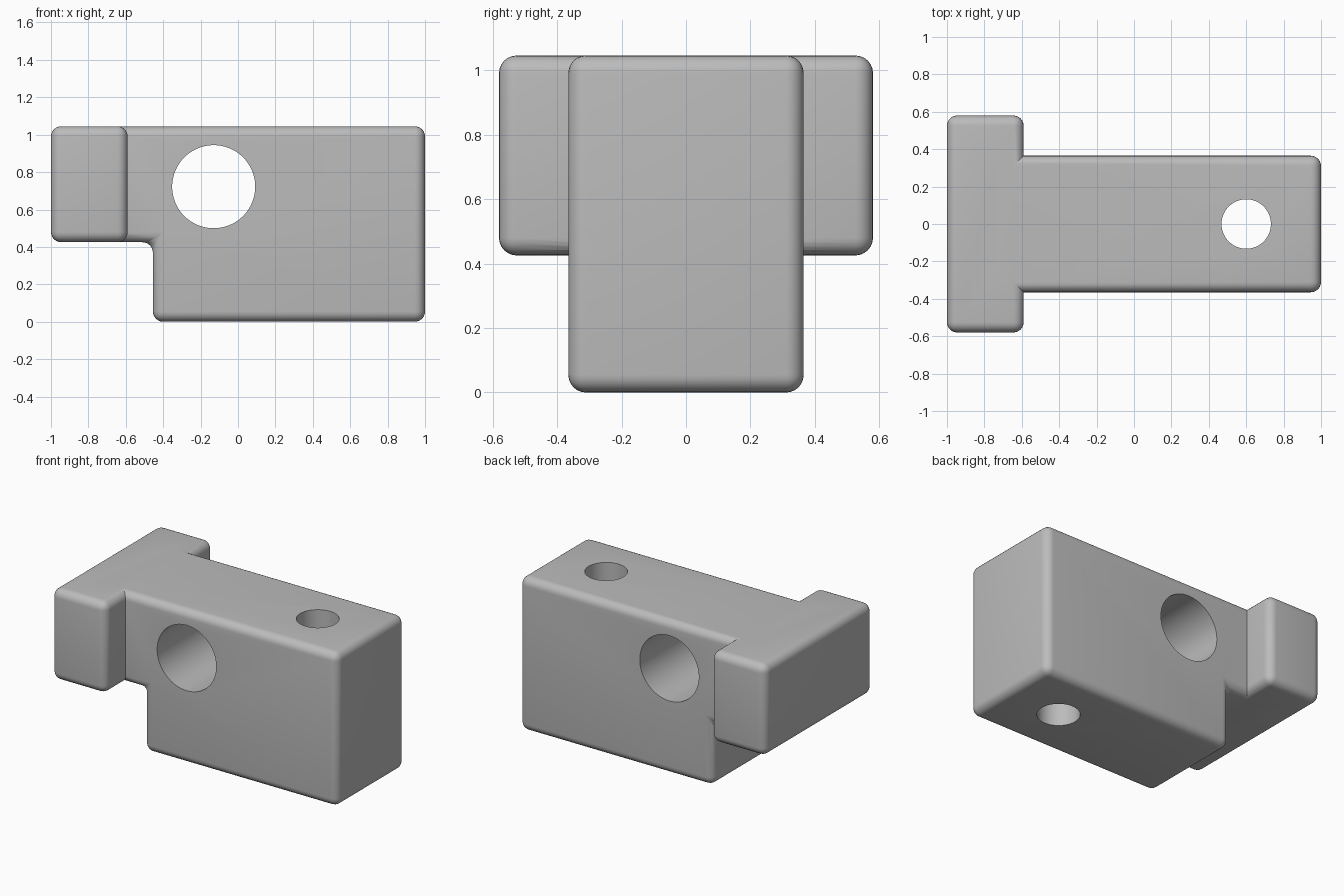
import bpy, bmesh, math
from mathutils import Matrix

if "Cube" in bpy.data.objects:
    bpy.data.objects.remove(bpy.data.objects["Cube"], do_unlink=True)

TOP, STEP, ROUND = 1.045, 0.425, 0.055

grey = bpy.data.materials.new("plain_grey")
grey.use_nodes = True
colour = (0.5, 0.5, 0.5, 1)
grey.diffuse_color = colour
grey.node_tree.nodes["Principled BSDF"].inputs["Base Color"].default_value = colour


def make_object(name, bm):
    bmesh.ops.recalc_face_normals(bm, faces=bm.faces[:])
    mesh = bpy.data.meshes.new(name)
    bm.to_mesh(mesh)
    bm.free()
    mesh.materials.append(grey)
    obj = bpy.data.objects.new(name, mesh)
    bpy.context.collection.objects.link(obj)
    return obj


def rounded_block(name, profile, half_width):
    """Extrude an x-z outline along y and round every edge."""
    bm = bmesh.new()
    face = bm.faces.new([bm.verts.new((x, -half_width, z)) for x, z in profile])
    side = bmesh.ops.extrude_face_region(bm, geom=[face])["geom"]
    verts = [v for v in side if isinstance(v, bmesh.types.BMVert)]
    bmesh.ops.translate(bm, verts=verts, vec=(0, 2 * half_width, 0))
    bmesh.ops.recalc_face_normals(bm, faces=bm.faces[:])
    bmesh.ops.bevel(bm, geom=bm.edges[:], offset=ROUND, segments=6,
                    profile=0.5, affect='EDGES', clamp_overlap=True)
    return make_object(name, bm)


def hole_cutter(name, radius, matrix):
    bm = bmesh.new()
    bmesh.ops.create_cone(bm, cap_ends=True, segments=96, radius1=radius,
                          radius2=radius, depth=3, matrix=matrix)
    obj = make_object(name, bm)
    obj.hide_render = True
    return obj


# Stepped body, its narrow neck running into the crosshead
block = rounded_block("stepped_block", [
    (-0.8, STEP), (-0.455, STEP), (-0.455, 0), (1, 0), (1, TOP), (-0.8, TOP)], 0.365)

# Wide crosshead at the right end
head = rounded_block("crosshead", [
    (-1, STEP), (-0.59, STEP), (-0.59, TOP), (-1, TOP)], 0.58)

# Cross bore from front to back, and pin hole from top to bottom
bore = hole_cutter("cross_bore_cutter", 0.222,
                   Matrix.Translation((-0.13, 0, 0.722)) @ Matrix.Rotation(math.pi / 2, 4, 'X'))
pin = hole_cutter("pin_hole_cutter", 0.132, Matrix.Translation((0.6, 0, 0.5)))

# Join the parts, then drill the holes
bpy.context.view_layer.objects.active = block
block.select_set(True)
for tool, operation in ((head, 'UNION'), (bore, 'DIFFERENCE'), (pin, 'DIFFERENCE')):
    mod = block.modifiers.new(tool.name, 'BOOLEAN')
    mod.object, mod.operation, mod.solver = tool, operation, 'EXACT'
    bpy.ops.object.modifier_apply(modifier=mod.name)
    bpy.data.objects.remove(tool, do_unlink=True)

bpy.ops.object.shade_smooth_by_angle(angle=math.radians(30))
